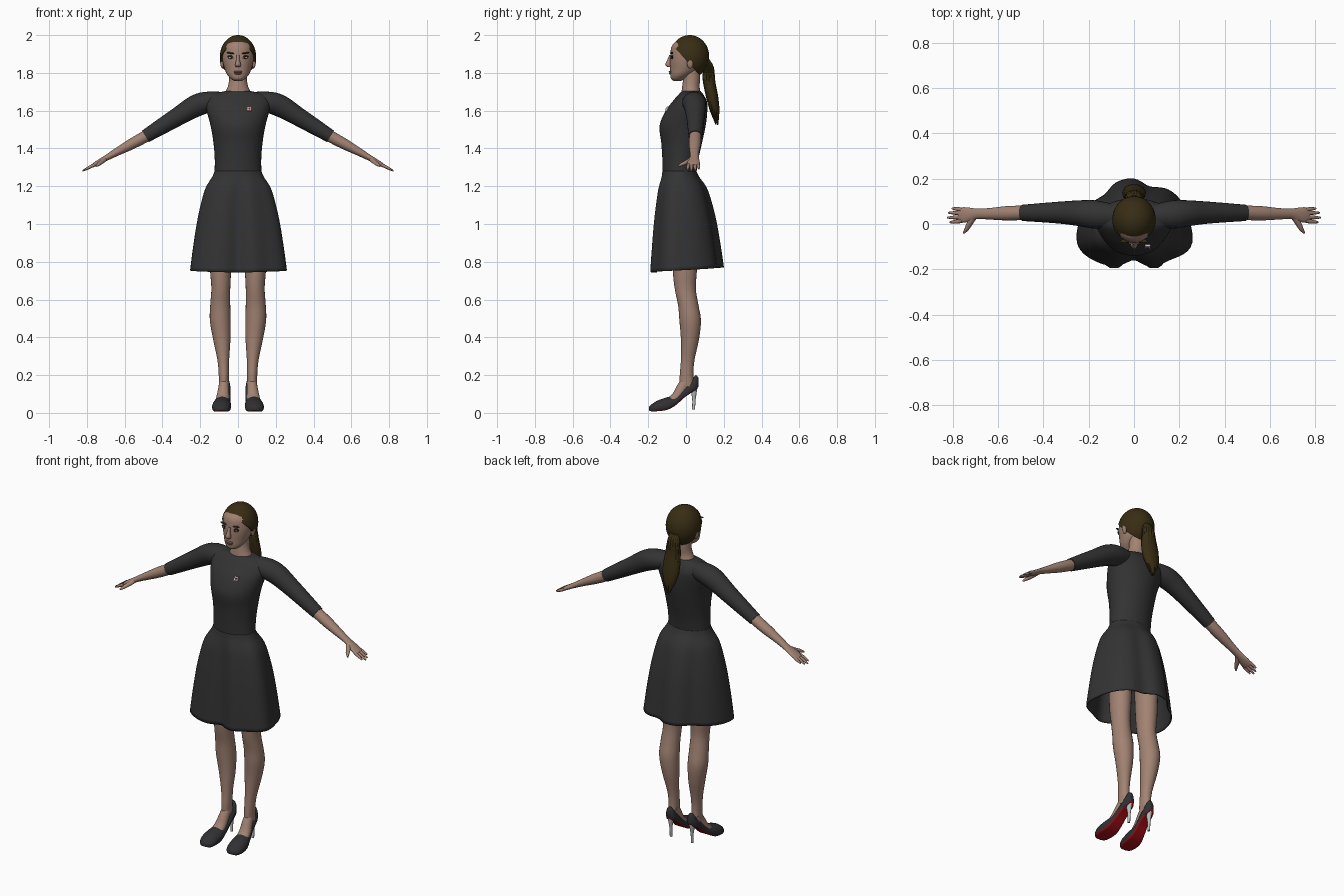
import bpy, bmesh, math, random
from mathutils import Vector, Matrix

cube = bpy.data.objects.get("Cube")
if cube:
    bpy.data.objects.remove(cube, do_unlink=True)
random.seed(4)
parts = []


def material(name, r, g, b):
    m = bpy.data.materials.new(name)
    m.use_nodes = True
    m.diffuse_color = (r, g, b, 1)
    m.node_tree.nodes["Principled BSDF"].inputs["Base Color"].default_value = (r, g, b, 1)
    return m


FABRIC = material("charcoal fabric", .033, .033, .034)
SKIN = material("skin", .36, .225, .17)
HAIR = material("brown hair", .04, .026, .007)
LEATHER = material("black leather", .03, .03, .034)
RED = material("red sole", .36, .005, .008)
SILVER = material("silver heel", .5, .5, .5)
DARK = material("dark makeup", .012, .009, .008)
WHITE = material("eye white", .55, .5, .47)
LIPS = material("lips", .25, .12, .1)


def finish(name, bm, *mats):
    bmesh.ops.recalc_face_normals(bm, faces=bm.faces)
    mesh = bpy.data.meshes.new(name)
    bm.to_mesh(mesh)
    bm.free()
    for m in mats:
        mesh.materials.append(m)
    ob = bpy.data.objects.new(name, mesh)
    bpy.context.collection.objects.link(ob)
    parts.append(ob)
    return ob


def spline(rows, steps=4):
    """Catmull-Rom interpolation between rows of numbers."""
    out = []
    for i in range(len(rows) - 1):
        a, b, c, d = rows[max(i - 1, 0)], rows[i], rows[i + 1], rows[min(i + 2, len(rows) - 1)]
        for k in range(steps):
            t = k / steps
            out.append([q + t / 2 * (r - p + t * (2 * p - 5 * q + 4 * r - s + t * (3 * (q - r) + s - p)))
                        for p, q, r, s in zip(a, b, c, d)])
    return out + [list(rows[-1])]


def loft(rings, cap=True):
    bm = bmesh.new()
    loops = [[bm.verts.new(p) for p in ring] for ring in rings]
    n = len(loops[0])
    for a, b in zip(loops, loops[1:]):
        for i in range(n):
            j = (i + 1) % n
            bm.faces.new((a[i], a[j], b[j], b[i]))
    if cap:
        bm.faces.new(loops[0])
        bm.faces.new(loops[-1])
    bm.normal_update()
    return bm


def tube(name, rows, mat, side=None, n=24, s=1, steps=4):
    """Rows are x, y, z, radius a, radius b. Rings lie level unless a side axis is given."""
    rows = spline(rows, steps)
    rings = []
    for i, (x, y, z, ra, rb) in enumerate(rows):
        u, v = Vector((1, 0, 0)), Vector((0, 1, 0))
        if side:
            t = Vector(rows[min(i + 1, len(rows) - 1)][:3]) - Vector(rows[max(i - 1, 0)][:3])
            v = t.cross(Vector(side)).normalized()
            u = v.cross(t).normalized()
        ring = []
        for k in range(n):
            a = math.tau * k / n
            p = Vector((x, y, z)) + u * (ra * math.cos(a)) + v * (rb * math.sin(a))
            ring.append((p.x * s, p.y, p.z))
        rings.append(ring)
    return finish(name, loft(rings), mat)


def ellipsoid(name, at, size, mat, tilt=0):
    bm = bmesh.new()
    m = Matrix.Translation(at) @ Matrix.Rotation(tilt, 4, 'Y') @ Matrix.Diagonal((*size, 1))
    bmesh.ops.create_uvsphere(bm, u_segments=24, v_segments=16, radius=1, matrix=m)
    return finish(name, bm, mat)


# Dress bodice
tube("bodice", [(0, -.035, 1.25, .125, .088), (0, -.03, 1.34, .123, .095), (0, -.023, 1.43, .13, .108),
                (0, -.018, 1.52, .145, .122), (0, .003, 1.6, .166, .11), (0, .02, 1.65, .172, .09),
                (0, .026, 1.685, .145, .066), (0, .028, 1.703, .07, .05)], FABRIC, n=40)

# Flared skirt with uneven folds around the hem
hem = [.25, .235, .215, .18, .2, .2, .185, .215, .245, .265, .235, .2, .16, .205, .225, .27]
hem = [r[0] for r in spline([[r] for r in hem[-2:] + hem + hem[:3]], 5)][10:90]
rings = []
for z, t in spline([(1.28, 0), (1.25, .1), (1.19, .38), (1.1, .58), (1, .74), (.87, .89), (.757, 1)]):
    ring = []
    for k, r in enumerate(hem):
        a = math.tau * k / len(hem)
        waist = Vector((.124 * math.cos(a), -.035 + .09 * math.sin(a), z))
        edge = Vector((r * math.cos(a), r * math.sin(a), z + .013 * t * math.sin(a)))
        ring.append(waist.lerp(edge, t))
    rings.append(ring)
skirt = finish("skirt", loft(rings, cap=False), FABRIC)
solid = skirt.modifiers.new("cloth thickness", 'SOLIDIFY')
solid.thickness = .006

# Neck and head
tube("neck", [(0, .026, 1.67, .075, .055), (0, .026, 1.7, .066, .05), (0, .026, 1.73, .053, .046),
              (0, .03, 1.77, .047, .045), (0, .03, 1.84, .047, .045)], SKIN)
tube("head", [(0, -.045, 1.757, .018, .018), (0, -.042, 1.768, .037, .037), (0, -.027, 1.79, .057, .056),
              (0, -.008, 1.82, .07, .076), (0, .001, 1.86, .081, .086), (0, .01, 1.9, .086, .093),
              (0, .012, 1.94, .08, .088), (0, .015, 1.97, .058, .064), (0, .015, 1.985, .02, .02)], SKIN, n=32)
tube("nose", [(0, -.082, 1.895, .007, .006), (0, -.088, 1.87, .009, .011), (0, -.092, 1.843, .015, .018),
              (0, -.085, 1.83, .011, .011)], SKIN, n=16)
ellipsoid("upper_lip", (0, -.083, 1.806), (.024, .009, .005), LIPS)
ellipsoid("lower_lip", (0, -.08, 1.797), (.02, .01, .006), LIPS)
for s, label in ((1, "left"), (-1, "right")):
    ellipsoid(label + "_eyelid", (s * .036, -.073, 1.883), (.02, .007, .01), DARK, s * -.1)
    ellipsoid(label + "_eye", (s * .036, -.076, 1.881), (.015, .006, .006), WHITE)
    ellipsoid(label + "_iris", (s * .035, -.079, 1.881), (.006, .004, .006), DARK)
    ellipsoid(label + "_eyebrow", (s * .04, -.076, 1.905), (.022, .008, .004), HAIR, s * -.12)
    ellipsoid(label + "_ear", (s * .085, .022, 1.85), (.009, .016, .027), SKIN, s * .15)

# Swept-back hair, sliced along a slanted hairline
bm = bmesh.new()
bmesh.ops.create_uvsphere(bm, u_segments=40, v_segments=28, radius=1,
                          matrix=Matrix.Translation((0, .019, 1.886)) @ Matrix.Diagonal((.096, .104, .114, 1)))
cut = bmesh.ops.bisect_plane(bm, geom=bm.verts[:] + bm.edges[:] + bm.faces[:], plane_co=(0, -.07, 1.945),
                             plane_no=(0, -1.1, -1), clear_outer=True)
bmesh.ops.holes_fill(bm, edges=[e for e in cut["geom_cut"] if isinstance(e, bmesh.types.BMEdge)])
finish("hair", bm, HAIR)

# Ponytail core and loose locks
tail = [(0, .095, 1.87, .025, .025), (0, .118, 1.83, .03, .026), (0, .122, 1.76, .045, .032),
        (0, .139, 1.67, .052, .032), (0, .152, 1.6, .038, .025), (0, .162, 1.54, .008, .008)]
tube("ponytail", tail, HAIR, n=20)
for i in range(14):
    a = math.tau * i / 14
    end = random.uniform(-.02, .03)
    lock = [(x + .85 * ra * math.cos(a), y + .85 * rb * math.sin(a), z + end * k / 5,
             .012 * (1 - k / 6), .01 * (1 - k / 6)) for k, (x, y, z, ra, rb) in enumerate(tail)]
    tube("hair_lock_%d" % (i + 1), lock, HAIR, n=8)

# Arms, hands, legs and shoes on both sides
Y, X = (0, 1, 0), (1, 0, 0)
for s, label in ((1, "left"), (-1, "right")):
    tube(label + "_sleeve", [(.08, .035, 1.655, .05, .045), (.17, .042, 1.643, .062, .057),
                             (.23, .047, 1.622, .058, .058), (.31, .05, 1.574, .05, .05),
                             (.41, .05, 1.513, .042, .042), (.49, .049, 1.464, .036, .035)], FABRIC, Y, s=s)
    tube(label + "_forearm", [(.45, .049, 1.488, .03, .03), (.5, .049, 1.458, .032, .031),
                              (.57, .047, 1.42, .031, .028), (.64, .045, 1.382, .025, .021),
                              (.69, .045, 1.354, .023, .016), (.715, .043, 1.34, .028, .014),
                              (.75, .04, 1.32, .034, .012), (.772, .04, 1.307, .028, .009)], SKIN, Y, s=s)
    for i, (y, reach) in enumerate(((.013, .045), (.03, .055), (.048, .05), (.064, .035))):
        base = Vector((.76, y, 1.314))
        tip = base + Vector((reach + .008, (y - .04) * .2, -.6 * reach))
        mid = base.lerp(tip, .55)
        tube("%s_finger_%d" % (label, i + 1), [(*base, .009, .009), (*mid, .008, .008), (*tip, .004, .004)],
             SKIN, Y, 10, s)
    tube(label + "_thumb", [(.705, .03, 1.343, .013, .012), (.725, .002, 1.327, .013, .011),
                            (.738, -.022, 1.316, .01, .009), (.752, -.04, 1.306, .004, .004)], SKIN, X, 12, s)
    tube(label + "_leg", [(.09, -.005, .95, .062, .07), (.092, -.006, .76, .056, .064), (.091, -.004, .66, .05, .056),
                          (.094, .012, .57, .053, .054), (.094, .022, .49, .055, .057), (.086, .021, .39, .046, .048),
                          (.078, .009, .28, .031, .036), (.075, .003, .2, .027, .036),
                          (.075, .006, .14, .026, .04)], SKIN, s=s)
    tube(label + "_foot", [(.074, .02, .18, .025, .025), (.075, -.012, .145, .027, .03),
                           (.08, -.05, .085, .034, .027), (.085, -.1, .05, .036, .02)], SKIN, X, s=s)

    # Pump: rows are y, x, underside z, top z, half width
    rings = []
    for y, x, lo, hi, w in spline([(.066, .07, .14, .185, .012), (.052, .07, .122, .2, .025),
                                   (.03, .071, .108, .176, .031), (-.01, .074, .08, .134, .034),
                                   (-.055, .08, .04, .096, .04), (-.1, .085, .016, .083, .049),
                                   (-.15, .088, .009, .066, .049), (-.18, .088, .008, .047, .037),
                                   (-.195, .088, .012, .034, .016)]):
        angles = [math.tau * (k + .5) / 24 for k in range(24)]
        rings.append([(s * (x + w * math.cos(a)), y, lo + (hi - lo) * max(0, (math.sin(a) + .5) / 1.5))
                      for a in angles])
    shoe = finish(label + "_shoe", loft(rings), LEATHER, RED)
    for f in shoe.data.polygons:
        if f.normal.z < -.55:
            f.material_index = 1
    tube(label + "_heel", [(.07, .042, .145, .021, .02), (.07, .042, .11, .014, .015), (.07, .042, .07, .008, .009),
                           (.07, .04, .018, .007, .008)], SILVER, n=16, s=s)

# Small brooch on the chest
for name, mat, w, y in (("brooch", WHITE, .012, -.1), ("brooch_centre", RED, .005, -.103)):
    bm = bmesh.new()
    bmesh.ops.create_cube(bm, size=1, matrix=Matrix.Translation((.06, y, 1.61)) @ Matrix.Rotation(-.45, 4, 'X')
                          @ Matrix.Diagonal((w * 2, .009, w * 2, 1)))
    finish(name, bm, mat)

for ob in bpy.context.selected_objects:
    ob.select_set(False)
for ob in parts:
    ob.select_set(True)
bpy.context.view_layer.objects.active = parts[0]
bpy.ops.object.shade_smooth_by_angle(angle=math.radians(50))
